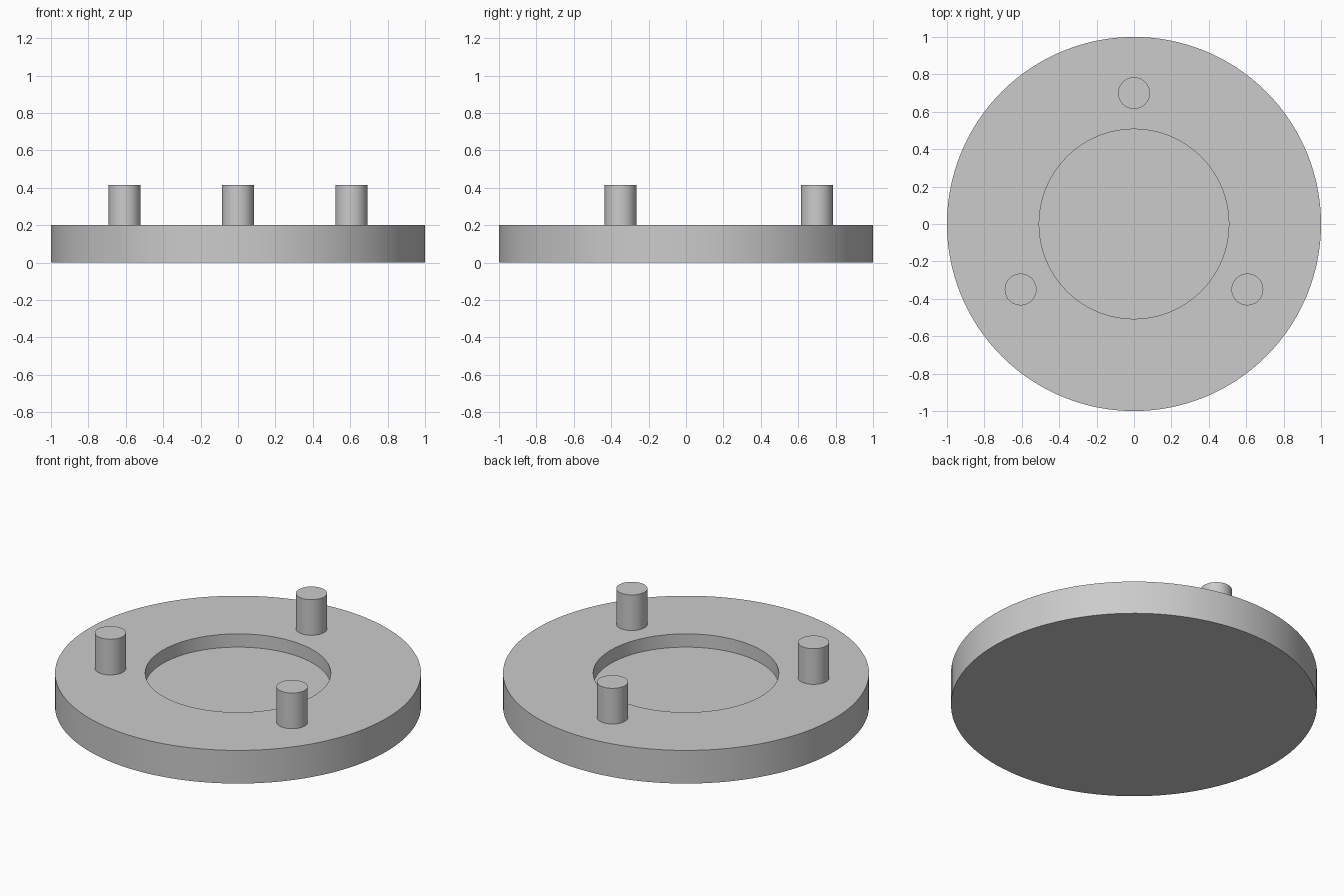
import bpy, bmesh
from math import radians, sin, cos, tau

cube = bpy.data.objects.get("Cube")
if cube:
    bpy.data.objects.remove(cube, do_unlink=True)

grey = bpy.data.materials.new("plain grey")
grey.use_nodes = True
COLOUR = (0.6, 0.6, 0.6, 1)
grey.diffuse_color = COLOUR
grey.node_tree.nodes["Principled BSDF"].inputs["Base Color"].default_value = COLOUR


def turned(name, profile, segments, location=(0, 0, 0)):
    """Revolve (radius, z) rings about z and cap both ends."""
    bm = bmesh.new()
    rings = [[bm.verts.new((r * cos(tau * i / segments), r * sin(tau * i / segments), z))
              for i in range(segments)] for r, z in profile]
    for low, high in zip(rings, rings[1:]):
        for i in range(segments):
            j = (i + 1) % segments
            bm.faces.new((low[i], low[j], high[j], high[i]))
    bm.faces.new(rings[0][::-1])
    bm.faces.new(rings[-1])
    mesh = bpy.data.meshes.new(name)
    bm.to_mesh(mesh)
    bm.free()
    mesh.materials.append(grey)
    obj = bpy.data.objects.new(name, mesh)
    obj.location = location
    bpy.context.collection.objects.link(obj)
    bpy.ops.object.select_all(action="DESELECT")
    obj.select_set(True)
    bpy.context.view_layer.objects.active = obj
    bpy.ops.object.shade_smooth_by_angle(angle=radians(30))
    return obj


# Round base with a shallow central recess
BASE_TOP, RECESS_FLOOR = 0.2, 0.12
turned("base_disc", [(1, 0), (1, BASE_TOP), (0.507, BASE_TOP), (0.507, RECESS_FLOOR)], 128)

# Three upright pegs, evenly spaced, the first at the back
PEG_RADIUS, PEG_TOP, PEG_CIRCLE = 0.085, 0.415, 0.7
for k, side in enumerate(("back", "front_right", "front_left")):
    angle = radians(90 + 120 * k)
    turned(f"{side}_peg", [(PEG_RADIUS, BASE_TOP), (PEG_RADIUS, PEG_TOP)], 64,
           (PEG_CIRCLE * cos(angle), PEG_CIRCLE * sin(angle), 0))
